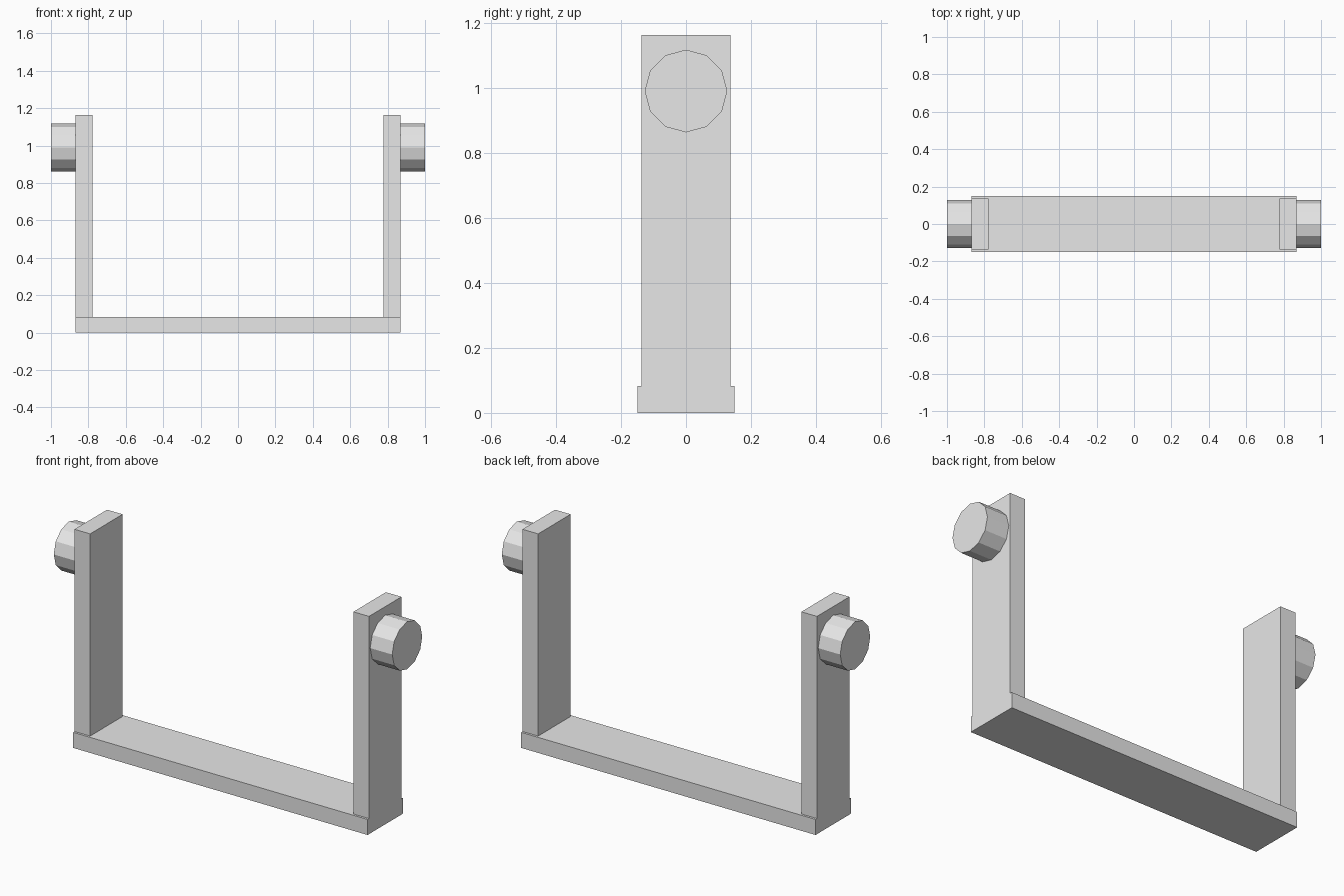
import bpy
import math

cube = bpy.data.objects.get("Cube")
if cube:
    bpy.data.objects.remove(cube, do_unlink=True)

GREY = (0.8, 0.8, 0.8, 1.0)
grey = bpy.data.materials.new("plain grey")
grey.use_nodes = True
grey.diffuse_color = GREY
grey.node_tree.nodes["Principled BSDF"].inputs["Base Color"].default_value = GREY

# Main proportions
HALF_SPAN = 0.87
BASE_DEPTH, BASE_TOP = 0.298, 0.083
ARM_INNER, ARM_DEPTH, ARM_TOP = 0.778, 0.274, 1.163
KNOB_RADIUS, KNOB_HEIGHT = 0.127, 0.99


def finish(name):
    obj = bpy.context.object
    obj.name = obj.data.name = name
    obj.data.materials.append(grey)
    return obj


def box(name, x0, x1, depth, z0, z1):
    bpy.ops.mesh.primitive_cube_add(size=1, location=((x0 + x1) / 2, 0, (z0 + z1) / 2))
    obj = finish(name)
    obj.scale = (abs(x1 - x0), depth, z1 - z0)
    bpy.ops.object.transform_apply(location=False, rotation=False, scale=True)


# Flat bar along the bottom
box("base_bar", -HALF_SPAN, HALF_SPAN, BASE_DEPTH, 0, BASE_TOP)

# Upright arm and faceted pivot knob on each side
for side, sign in (("left", 1), ("right", -1)):
    box(side + "_arm", sign * ARM_INNER, sign * HALF_SPAN, ARM_DEPTH, BASE_TOP, ARM_TOP)
    bpy.ops.mesh.primitive_cylinder_add(
        vertices=12, radius=KNOB_RADIUS, depth=1 - HALF_SPAN,
        location=(sign * (1 + HALF_SPAN) / 2, 0, KNOB_HEIGHT),
        rotation=(0, math.pi / 2, 0))
    finish(side + "_pivot_knob")
